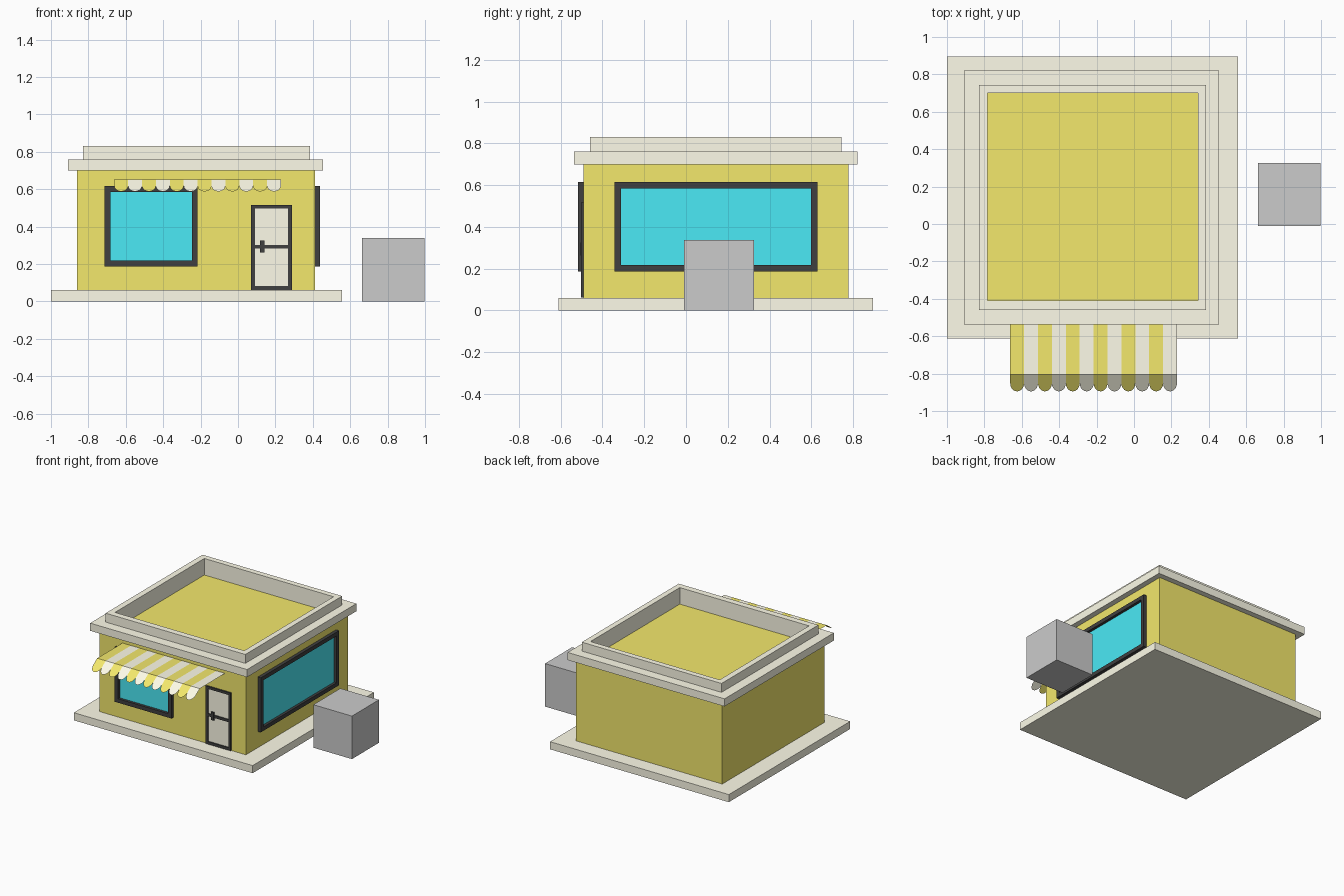
import bpy, math

if "Cube" in bpy.data.objects:
    bpy.data.objects.remove(bpy.data.objects["Cube"])

def material(name, r, g, b):
    m = bpy.data.materials.new(name)
    m.diffuse_color = (r, g, b, 1)
    m.use_nodes = True
    m.node_tree.nodes["Principled BSDF"].inputs["Base Color"].default_value = m.diffuse_color
    return m

YELLOW = material("yellow_paint", 0.90, 0.81, 0.15)
CREAM = material("cream_trim", 1.0, 0.98, 0.82)
GLASS = material("blue_glass", 0.07, 0.82, 0.92)
BLACK = material("black_frame", 0.05, 0.05, 0.05)

def make(name, verts, faces, mats, face_mats=None):
    me = bpy.data.meshes.new(name)
    me.from_pydata(verts, [], faces)
    for m in mats:
        me.materials.append(m)
    if face_mats:
        me.polygons.foreach_set("material_index", face_mats)
    ob = bpy.data.objects.new(name, me)
    bpy.context.collection.objects.link(ob)
    return ob

def box(name, x, y, z, mat=None):
    v = [(a, b, c) for c in z for b in y for a in x]
    f = [(0, 2, 3, 1), (4, 5, 7, 6), (0, 1, 5, 4), (1, 3, 7, 5), (3, 2, 6, 7), (2, 0, 4, 6)]
    return make(name, v, f, [mat] if mat else [])

# Maps a (u, v, depth) point onto the ground plan, the front wall or the right wall
PLACE = {"plan": lambda u, v, d: (u, v, d),
         "front": lambda u, v, d: (u, -d, v),
         "right": lambda u, v, d: (d, u, v)}

def ring(name, u, v, iu, iv, d, side, mat):
    """Rectangular frame: outer u, v ranges, inner ranges, extruded over d."""
    rect = lambda p, q: [(p[0], q[0]), (p[1], q[0]), (p[1], q[1]), (p[0], q[1])]
    loops = [(rect(u, v), d[0]), (rect(u, v), d[1]), (rect(iu, iv), d[1]), (rect(iu, iv), d[0])]
    verts = [PLACE[side](a, b, depth) for pts, depth in loops for a, b in pts]
    faces = []
    for k in range(4):
        n = (k + 1) % 4
        for i in range(4):
            j = (i + 1) % 4
            faces.append((k * 4 + i, k * 4 + j, n * 4 + j, n * 4 + i))
    return make(name, verts, faces, [mat])

# Base slab, walls and the neighbouring block
box("base_slab", (-1.0, 0.555), (-0.611, 0.896), (0, 0.06), CREAM)
box("walls", (-0.86, 0.412), (-0.49, 0.778), (0.06, 0.70), YELLOW)
box("side_block", (0.662, 0.998), (-0.01, 0.326), (0, 0.338))

# Stepped roof edge around the sunken flat roof
inner = ((-0.783, 0.341), (-0.41, 0.70))
ring("cornice", (-0.91, 0.455), (-0.537, 0.821), *inner, (0.70, 0.76), "plan", CREAM)
ring("parapet", (-0.83, 0.385), (-0.459, 0.744), *inner, (0.76, 0.83), "plan", CREAM)

# Windows
def window(name, u, side, wall):
    t = 0.031
    v = (0.187, 0.616)
    ring(name + "_frame", u, v, (u[0] + t, u[1] - t), (v[0] + t, v[1] - t),
         (wall, wall + 0.026), side, BLACK)
    a, b = u[0] + t, u[1] - t
    c, e, d = v[0] + t, v[1] - t, wall + 0.005
    make(name + "_glass", [PLACE[side](*p, d) for p in ((a, c), (b, c), (b, e), (a, e))],
         [(0, 1, 2, 3)], [GLASS])

window("front_window", (-0.713, -0.216), "front", 0.49)
window("right_window", (-0.342, 0.63), "right", 0.412)

# Door with cross bar and handle
ring("door_frame", (0.07, 0.288), (0.062, 0.516), (0.09, 0.268), (0.083, 0.497),
     (0.49, 0.502), "front", BLACK)
box("door_panel", (0.09, 0.268), (-0.494, -0.49), (0.083, 0.497), CREAM)
box("door_bar", (0.09, 0.268), (-0.502, -0.494), (0.283, 0.303), BLACK)
box("door_handle", (0.118, 0.142), (-0.506, -0.494), (0.262, 0.325), BLACK)

# Striped awning: flat sheet with sloping rounded flaps
x0, stripes, z_top = -0.662, 12, 0.652
w = (0.23 - x0) / stripes
y_wall, y_edge, y_tip, z_tip = -0.49, -0.804, -0.895, 0.588
verts, faces, mats = [], [], []
for i in range(stripes):
    a, b = x0 + i * w, x0 + (i + 1) * w
    s = len(verts)
    verts += [(a, y_wall, z_top), (a, y_edge, z_top), (b, y_edge, z_top), (b, y_wall, z_top)]
    faces.append((s, s + 1, s + 2, s + 3))
    n = 10
    for k in range(n + 1):
        ang = math.pi * k / n
        t = 0.52 + 0.48 * math.sin(ang)
        verts.append(((a + b) / 2 - w / 2 * math.cos(ang),
                      y_edge + (y_tip - y_edge) * t, z_top + (z_tip - z_top) * t))
    faces.append((s + 1, *range(s + 4, s + 5 + n), s + 2))
    mats += [i % 2] * 2
make("awning", verts, faces, [YELLOW, CREAM], mats)
